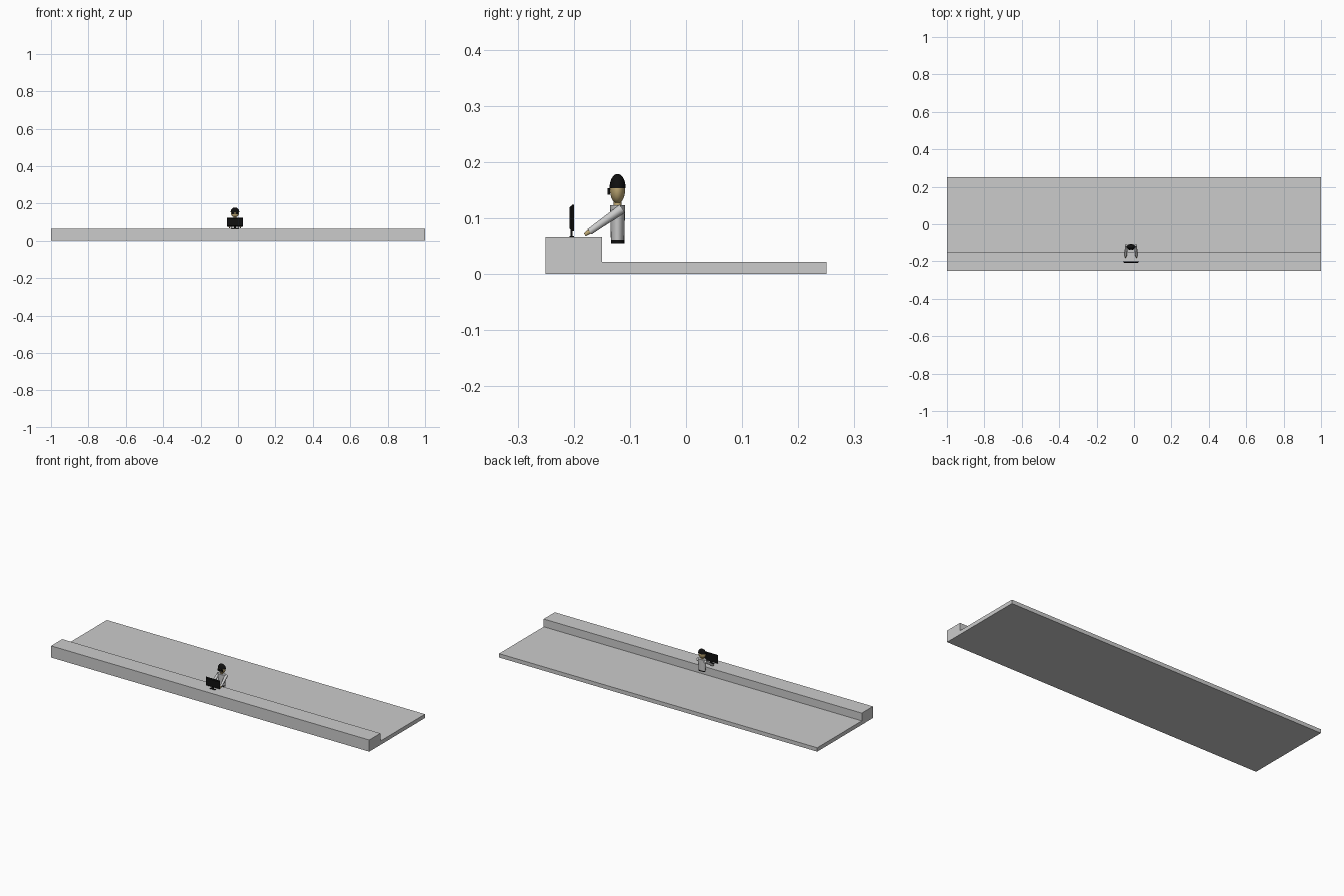
import bpy, bmesh, math
from mathutils import Vector, Matrix

if "Cube" in bpy.data.objects:
    bpy.data.objects.remove(bpy.data.objects["Cube"])

CX, CY = -0.016, -0.122  # person centre


def material(name, rgb):
    m = bpy.data.materials.new(name)
    m.diffuse_color = (*rgb, 1)
    m.use_nodes = True
    m.node_tree.nodes["Principled BSDF"].inputs["Base Color"].default_value = m.diffuse_color
    return m


BLACK = material("black", (0.005, 0.005, 0.005))
SKIN = material("skin", (0.5, 0.38, 0.17))
SHIRT = None


def finish(name, bm, mat=None, smooth=False):
    bmesh.ops.recalc_face_normals(bm, faces=bm.faces)
    me = bpy.data.meshes.new(name)
    bm.to_mesh(me)
    bm.free()
    ob = bpy.data.objects.new(name, me)
    bpy.context.collection.objects.link(ob)
    if mat:
        me.materials.append(mat)
    if smooth:
        bpy.ops.object.select_all(action='DESELECT')
        ob.select_set(True)
        bpy.context.view_layer.objects.active = ob
        bpy.ops.object.shade_smooth_by_angle(angle=math.radians(40))
    return ob


def extrude_x(name, profile, x0, x1, mat=None):
    bm = bmesh.new()
    face = bm.faces.new([bm.verts.new((x0, y, z)) for y, z in profile])
    new = bmesh.ops.extrude_face_region(bm, geom=[face])["geom"]
    bmesh.ops.translate(bm, vec=(x1 - x0, 0, 0),
                        verts=[v for v in new if isinstance(v, bmesh.types.BMVert)])
    return finish(name, bm, mat)


def box(name, centre, size, mat=None):
    bm = bmesh.new()
    bmesh.ops.create_cube(bm, size=1, matrix=Matrix.Translation(centre) @ Matrix.Diagonal((*size, 1)))
    return finish(name, bm, mat)


def ellipsoid(name, centre, radii, mat, cut_z=None):
    bm = bmesh.new()
    bmesh.ops.create_uvsphere(bm, u_segments=24, v_segments=16, radius=1,
                              matrix=Matrix.Translation(centre) @ Matrix.Diagonal((*radii, 1)))
    if cut_z is not None:
        cut = bmesh.ops.bisect_plane(bm, geom=bm.verts[:] + bm.edges[:] + bm.faces[:],
                                     plane_co=(0, 0, cut_z), plane_no=(0, 0, 1), clear_inner=True)
        bmesh.ops.contextual_create(bm, geom=[e for e in cut["geom_cut"]
                                              if isinstance(e, bmesh.types.BMEdge)])
    return finish(name, bm, mat, True)


def limb(name, a, b, r0, r1, mat=None):
    a, b = Vector(a), Vector(b)
    d = b - a
    bm = bmesh.new()
    bmesh.ops.create_cone(bm, cap_ends=True, segments=12, radius1=r0, radius2=r1, depth=d.length,
                          matrix=Matrix.Translation((a + b) / 2)
                          @ d.to_track_quat('Z', 'Y').to_matrix().to_4x4())
    return finish(name, bm, mat, True)


def oval_cone(name, z0, z1, bottom, top, mat=None):
    bm = bmesh.new()
    rings = [[bm.verts.new((CX + rx * math.cos(t), CY + ry * math.sin(t), z))
              for t in (2 * math.pi * i / 20 for i in range(20))]
             for z, (rx, ry) in ((z0, bottom), (z1, top))]
    for i in range(20):
        j = (i + 1) % 20
        bm.faces.new((rings[0][i], rings[0][j], rings[1][j], rings[1][i]))
    for r in rings:
        bm.faces.new(r)
    return finish(name, bm, mat, True)


# Floor slab with raised counter along the front
extrude_x("counter_base", [(-0.25, 0), (0.25, 0), (0.25, 0.022), (-0.15, 0.022),
                           (-0.15, 0.066), (-0.25, 0.066)], -1, 1)

# Seated figure
oval_cone("waistband", 0.055, 0.061, (0.021, 0.012), (0.021, 0.012), BLACK)
oval_cone("torso", 0.061, 0.123, (0.021, 0.012), (0.025, 0.0135), SHIRT)
limb("neck", (CX, CY, 0.12), (CX, CY, 0.132), 0.007, 0.007, SKIN)
ellipsoid("head", (CX, CY, 0.151), (0.022, 0.0135, 0.025), SKIN)
ellipsoid("hair", (CX, CY, 0.153), (0.0235, 0.0145, 0.026), BLACK, 0.154)

# Arms, hands and glasses mirrored left and right
for s, side in ((-1, "left"), (1, "right")):
    shoulder = Vector((CX + s * 0.024, -0.114, 0.117))
    wrist = Vector((CX + s * 0.029, -0.172, 0.076))
    limb(side + "_arm", shoulder, wrist, 0.0085, 0.006, SHIRT)
    limb(side + "_hand", wrist, wrist.lerp(shoulder, -0.14), 0.0045, 0.003, SKIN)
    box(side + "_lens", (CX + s * 0.009, -0.1375, 0.148), (0.014, 0.004, 0.011), BLACK)

# Monitor: screen with a tapered back, and its stand
extrude_x("screen", [(-0.2, 0.077), (-0.2, 0.124), (-0.2035, 0.124), (-0.2035, 0.077)],
          CX - 0.044, CX + 0.044, BLACK)
bm = bmesh.new()
bmesh.ops.create_cone(bm, cap_ends=True, segments=4, radius1=0.5 ** 0.5, radius2=0.6, depth=1,
                      matrix=Matrix.Translation((CX, -0.2055, 0.1005))
                      @ Matrix.Diagonal((0.086, 0.004, 0.045, 1))
                      @ Matrix.Rotation(math.pi / 2, 4, 'X') @ Matrix.Rotation(math.pi / 4, 4, 'Z'))
finish("screen_back", bm, BLACK)
box("monitor_stand", (CX, -0.204, 0.074), (0.012, 0.004, 0.016), BLACK)
box("monitor_foot", (CX, -0.204, 0.067), (0.036, 0.008, 0.002), BLACK)
